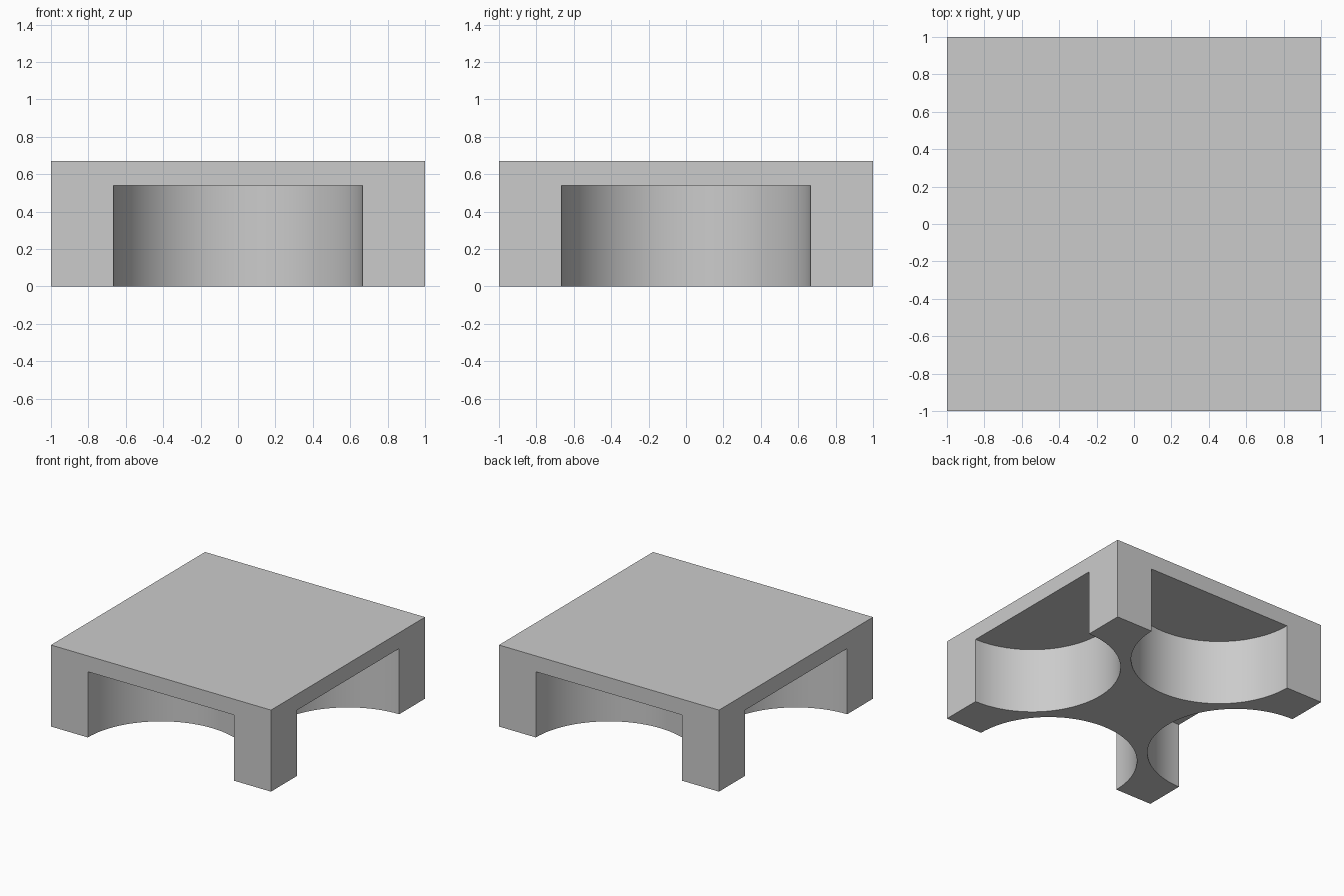
import bpy
import math

HEIGHT = 0.67      # overall height
CEILING = 0.54     # underside of the top slab
RADIUS = 0.665     # radius of the half-round recesses

default = bpy.data.objects.get("Cube")
if default:
    bpy.data.objects.remove(default, do_unlink=True)

# Single plain grey
grey = bpy.data.materials.new("plain grey")
grey.use_nodes = True
colour = (0.6, 0.6, 0.6, 1)
grey.diffuse_color = colour
grey.node_tree.nodes["Principled BSDF"].inputs["Base Color"].default_value = colour

# Square block that becomes the slab, legs and cross-shaped core
bpy.ops.mesh.primitive_cube_add(size=1, location=(0, 0, HEIGHT / 2))
block = bpy.context.object
block.name = "recessed_block"
block.scale = (2, 2, HEIGHT)
bpy.ops.object.transform_apply(location=True, rotation=False, scale=True)
block.data.materials.append(grey)

# One half-round recess in the middle of each side, open at the bottom
for i in range(4):
    angle = i * math.pi / 2
    bpy.ops.mesh.primitive_cylinder_add(
        vertices=96, radius=RADIUS, depth=CEILING + 0.2,
        location=(math.cos(angle), math.sin(angle), (CEILING - 0.2) / 2))
    cutter = bpy.context.object
    cutter.name = f"recess_cutter_{i + 1}"
    cutter.data.materials.append(grey)
    cutter.hide_render = True
    cutter.hide_viewport = True
    cut = block.modifiers.new(f"recess_{i + 1}", "BOOLEAN")
    cut.operation = "DIFFERENCE"
    cut.solver = "EXACT"
    cut.object = cutter

# Bake the recesses, then smooth the curved walls only
bpy.ops.object.select_all(action="DESELECT")
block.select_set(True)
bpy.context.view_layer.objects.active = block
for modifier in list(block.modifiers):
    bpy.ops.object.modifier_apply(modifier=modifier.name)
bpy.ops.object.shade_smooth_by_angle(angle=math.radians(30))

# The cutters are no longer needed
for obj in [o for o in bpy.data.objects if o.name.startswith("recess_cutter")]:
    bpy.data.objects.remove(obj, do_unlink=True)
